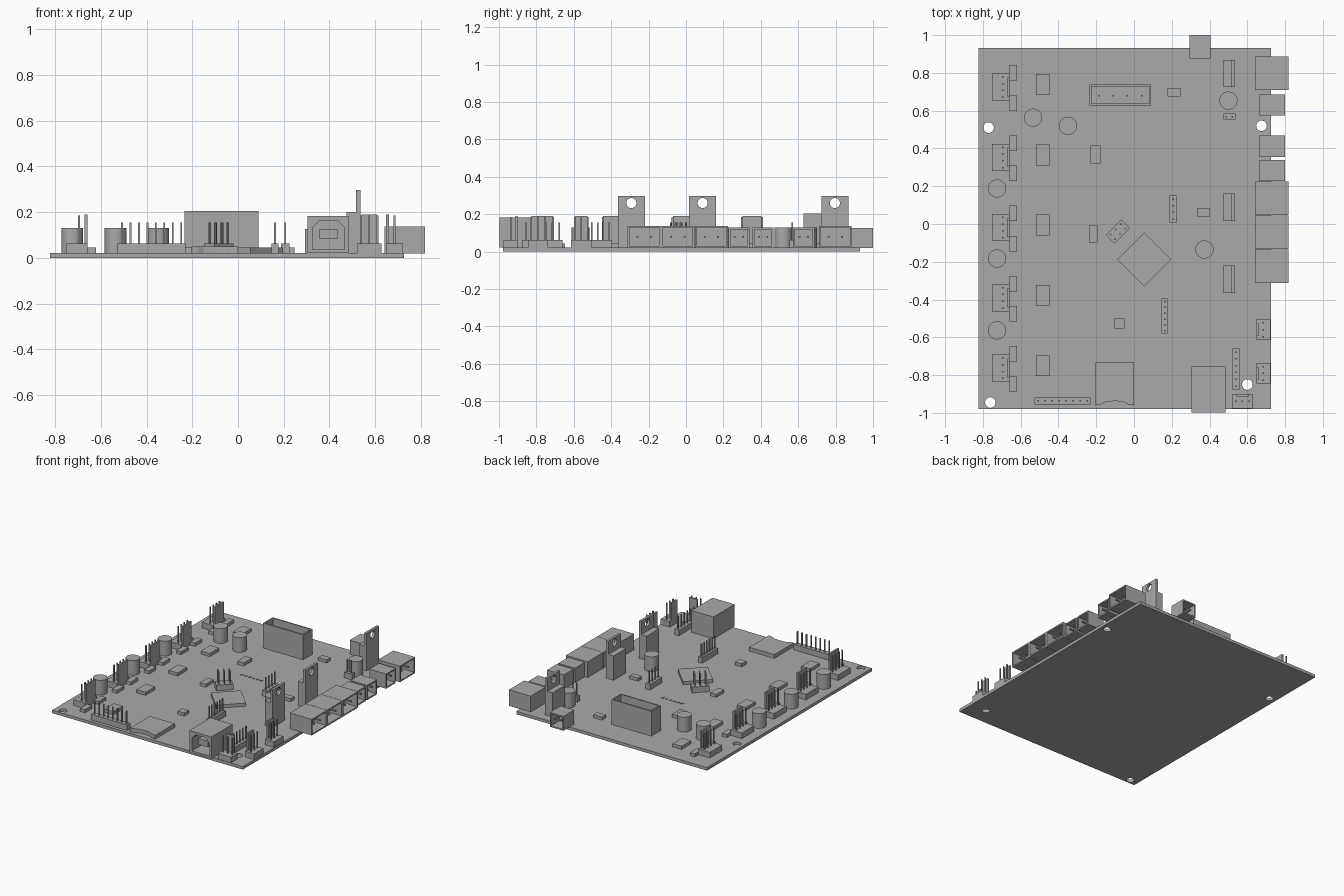
import bpy, bmesh
from math import pi, radians
from mathutils import Matrix, Vector

if "Cube" in bpy.data.objects:
    bpy.data.objects.remove(bpy.data.objects["Cube"])

grey = bpy.data.materials.new("plain grey")
grey.use_nodes = True
COLOUR = (0.4, 0.4, 0.4, 1)
grey.diffuse_color = COLOUR
grey.node_tree.nodes["Principled BSDF"].inputs["Base Color"].default_value = COLOUR
TOP = 0.022   # board surface height


def finish(bm, name):
    bmesh.ops.recalc_face_normals(bm, faces=bm.faces)
    mesh = bpy.data.meshes.new(name)
    bm.to_mesh(mesh)
    bm.free()
    mesh.materials.append(grey)
    obj = bpy.data.objects.new(name, mesh)
    bpy.context.collection.objects.link(obj)
    return obj


def add_box(bm, x0, x1, y0, y1, z0, z1):
    size = Matrix.Diagonal((x1 - x0, y1 - y0, z1 - z0, 1))
    place = Matrix.Translation(((x0 + x1) / 2, (y0 + y1) / 2, (z0 + z1) / 2))
    return bmesh.ops.create_cube(bm, size=1, matrix=place @ size)["verts"]


def box(name, *bounds):
    bm = bmesh.new()
    add_box(bm, *bounds)
    return finish(bm, name)


def cylinder(name, place, radius, depth, axis="Z"):
    bm = bmesh.new()
    turn = Matrix.Rotation(pi / 2, 4, "Y") if axis == "X" else Matrix()
    bmesh.ops.create_cone(bm, cap_ends=True, segments=32, radius1=radius, radius2=radius,
                          depth=depth, matrix=Matrix.Translation(place) @ turn)
    return finish(bm, name)


def select(obj):
    bpy.ops.object.select_all(action="DESELECT")
    obj.select_set(True)
    bpy.context.view_layer.objects.active = obj


def drill(obj, place, radius, axis="Z"):
    cutter = cylinder("cutter", place, radius, 0.2, axis)
    cutter.hide_render = True
    mod = obj.modifiers.new("hole", "BOOLEAN")
    mod.operation, mod.solver, mod.object = "DIFFERENCE", "EXACT", cutter
    select(obj)
    bpy.ops.object.modifier_apply(modifier=mod.name)
    bpy.data.objects.remove(cutter)


def hollow(bm, verts, direction, wall, depth):
    """Inset the face that looks along direction and push it inward."""
    way = Vector(direction)
    bm.normal_update()
    faces = {f for v in verts for f in v.link_faces}
    face = max(faces, key=lambda f: f.normal.dot(way))
    bmesh.ops.inset_region(bm, faces=[face], thickness=wall)
    new = bmesh.ops.extrude_discrete_faces(bm, faces=[face])["faces"][0]
    bmesh.ops.translate(bm, verts=new.verts, vec=-way * depth)


def pin(bm, x, y, top=0.155, r=0.004):
    add_box(bm, x - r, x + r, y - r, y + r, TOP, top)


def header(name, place, cols, rows=1, size=(0.04, 0.1), angle=0, top=0.155,
           latch=0, shift=0.0):
    """Pin strip running along local y, with an optional latch plate on +x or -x."""
    bm = bmesh.new()
    w, l = size[0] / 2, size[1] / 2
    add_box(bm, -w, w, -l, l, TOP, 0.063)
    pitch = 2 * l / cols if not latch else 0.036
    for r in range(rows):
        for c in range(cols):
            pin(bm, shift + (r - (rows - 1) / 2) * 0.034, (c - (cols - 1) / 2) * pitch, top)
    if latch:
        xs = sorted((latch * w, latch * (w - 0.012)))
        half = l - 0.02
        add_box(bm, *xs, -half, half, TOP, 0.19)
    obj = finish(bm, name)
    obj.location = (*place, 0)
    obj.rotation_euler.z = radians(angle)
    return obj


def socket(name, x0, x1, y0, y1, top, direction, pins=2):
    """Open-fronted connector housing with contacts inside."""
    bm = bmesh.new()
    hollow(bm, add_box(bm, x0, x1, y0, y1, TOP - 0.002, top), direction, 0.014, 0.1)
    cx, cy, z, r = (x0 + x1) / 2, (y0 + y1) / 2, 0.08, 0.005
    for side in (-1, 1):
        if direction[0]:
            c = cy + side * (y1 - y0) * 0.2
            add_box(bm, x0 + 0.02, x1 - 0.015, c - r, c + r, z - r, z + r)
        else:
            c = cx + side * (x1 - x0) * 0.2
            add_box(bm, c - r, c + r, y0 + 0.015, y1 - 0.015, z - r, z + r)
    return finish(bm, name)


# Board with mounting holes
board = box("board", -0.823, 0.725, -0.979, 0.931, 0, TOP)
for x, y in ((-0.77, 0.51), (0.675, 0.52), (-0.76, -0.945), (0.6, -0.85)):
    drill(board, (x, y, 0), 0.028)

# Left edge: latched motor headers with a pair of small parts each
for i in range(5):
    y = 0.725 - i * 0.372
    header("motor_header", (-0.705, y), 4, size=(0.092, 0.143), top=0.185, latch=1, shift=0.01)
    for dy in (0.075, -0.085):
        box("small_part", -0.66, -0.62, y + dy - 0.041, y + dy + 0.041, TOP, 0.045)
    box("driver_chip", -0.52, -0.447, y + 0.013 - 0.055, y + 0.013 + 0.055, TOP, 0.045)

# Capacitors
for x, y in ((-0.725, 0.188), (-0.725, -0.183), (-0.725, -0.563), (-0.535, 0.563),
             (-0.35, 0.52), (0.373, -0.135), (0.5, 0.653)):
    cap = cylinder("capacitor", (x, y, TOP + 0.054), 0.048, 0.108)
    select(cap)
    bpy.ops.object.shade_smooth_by_angle()

# Scattered small chips
for x, y, w, l in ((-0.203, 0.367, 0.053, 0.095), (0.212, 0.698, 0.069, 0.045),
                   (0.367, 0.06, 0.069, 0.042), (-0.216, -0.053, 0.047, 0.09),
                   (-0.076, -0.526, 0.053, 0.053)):
    box("chip", x - w / 2, x + w / 2, y - l / 2, y + l / 2, TOP, 0.045)

# Main processor, turned on its corner
processor = box("processor", -0.101, 0.101, -0.101, 0.101, TOP, 0.045)
processor.location = (0.055, -0.188, 0)
processor.rotation_euler.z = pi / 4

# Row of low contacts
bm = bmesh.new()
for i in range(6):
    x = -0.11 + i * 0.032
    add_box(bm, x - 0.008, x + 0.008, 0.192, 0.208, TOP, TOP + 0.004)
finish(bm, "contact_row")

# Shrouded power header
bm = bmesh.new()
hollow(bm, add_box(bm, -0.235, 0.09, 0.627, 0.738, TOP, 0.205), (0, 0, 1), 0.014, 0.16)
for i in range(4):
    pin(bm, -0.185 + i * 0.075, 0.68, 0.16)
finish(bm, "shrouded_header")

# Plain pin headers
header("front_header", (-0.378, -0.937), 8, size=(0.037, 0.296), angle=90)
header("inner_header", (0.207, 0.079), 4, size=(0.037, 0.142))
header("lower_header", (0.162, -0.488), 6, size=(0.032, 0.185))
header("side_header", (0.539, -0.768), 6, size=(0.037, 0.216))
header("jumper", (0.505, 0.569), 2, size=(0.032, 0.063), angle=90)
header("turned_header", (-0.085, -0.04), 3, rows=2, size=(0.067, 0.116), angle=-45)

# Latched three-pin headers on the right and front edges
for y in (-0.56, -0.791):
    header("right_header", (0.685, y), 3, size=(0.074, 0.108), top=0.185, latch=-1)
header("corner_header", (0.574, -0.938), 3, size=(0.076, 0.107), angle=-90, top=0.185, latch=-1)

# Upright transistors with drilled tabs
for y in (0.796, 0.089, -0.292):
    box("transistor_body", 0.474, 0.517, y - 0.072, y + 0.072, TOP, 0.2)
    tab = box("transistor_tab", 0.517, 0.535, y - 0.072, y + 0.072, TOP, 0.297)
    drill(tab, (0.526, y, 0.26), 0.027, "X")

# Power sockets on the right edge and one at the back
for y0, y1 in ((0.71, 0.886), (0.047, 0.225), (-0.133, 0.045), (-0.312, -0.135)):
    socket("power_socket", 0.64, 0.817, y0, y1, 0.138, (1, 0, 0))
for y in (0.63, 0.412, 0.283):
    socket("small_socket", 0.664, 0.8, y - 0.056, y + 0.056, 0.128, (1, 0, 0))
socket("back_socket", 0.294, 0.405, 0.876, 1.0, 0.126, (0, 1, 0))

# Data port: housing outline with a chamfered opening and a tongue inside
bm = bmesh.new()
front, back, inner = -0.998, -0.754, -0.83
hole = [(0.325, 0.037), (0.466, 0.037), (0.466, 0.13), (0.436, 0.163), (0.355, 0.163), (0.325, 0.13)]
rim = [(0.304, TOP), (0.484, TOP), (0.484, 0.13), (0.484, 0.182), (0.304, 0.182), (0.304, 0.13)]
rings = [[bm.verts.new((x, y, z)) for x, z in shape]
         for shape, y in ((rim, back), (rim, front), (hole, front), (hole, inner))]
for a, b in zip(rings, rings[1:]):
    for i in range(6):
        j = (i + 1) % 6
        bm.faces.new((a[i], a[j], b[j], b[i]))
bm.faces.new(rings[0])
bm.faces.new(rings[-1])
finish(bm, "data_port")
box("data_port_tongue", 0.357, 0.435, front + 0.03, inner, 0.082, 0.126)

# Card with a scooped front edge
bm = bmesh.new()
outline = [(0.0, -0.733), (-0.203, -0.733), (-0.203, -0.96), (-0.175, -0.955), (-0.15, -0.942),
           (-0.1, -0.937), (-0.055, -0.942), (-0.03, -0.955), (0.0, -0.96)]
face = bm.faces.new([bm.verts.new((x, y, TOP)) for x, y in outline])
top = bmesh.ops.extrude_face_region(bm, geom=[face])["geom"]
bmesh.ops.translate(bm, vec=(0, 0, 0.028), verts=[v for v in top if isinstance(v, bmesh.types.BMVert)])
finish(bm, "memory_card")
